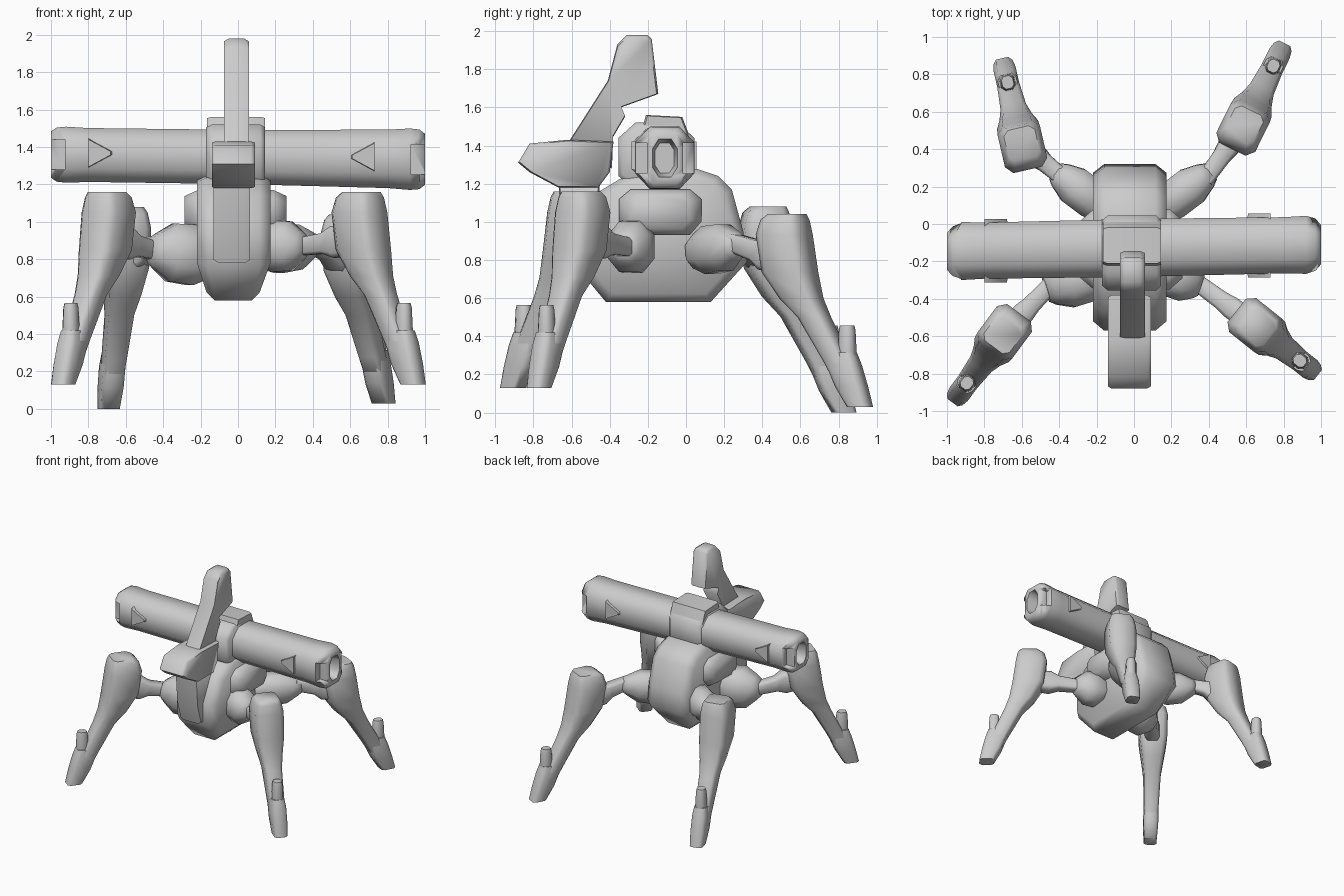
import bpy, bmesh, math
from mathutils import Vector

if "Cube" in bpy.data.objects:
    bpy.data.objects.remove(bpy.data.objects["Cube"])

X, Y, Z = Vector((1, 0, 0)), Vector((0, 1, 0)), Vector((0, 0, 1))


def skin(name, rings):
    """Close a series of equal-length point rings into a solid."""
    bm = bmesh.new()
    vr = [[bm.verts.new(p) for p in r] for r in rings]
    n = len(vr[0])
    for a, b in zip(vr, vr[1:]):
        for i in range(n):
            j = (i + 1) % n
            bm.faces.new((a[i], a[j], b[j], b[i]))
    bm.faces.new(vr[0])
    bm.faces.new(vr[-1])
    bmesh.ops.recalc_face_normals(bm, faces=bm.faces)
    me = bpy.data.meshes.new(name)
    bm.to_mesh(me)
    bm.free()
    ob = bpy.data.objects.new(name, me)
    bpy.context.collection.objects.link(ob)
    bpy.ops.object.select_all(action='DESELECT')
    ob.select_set(True)
    bpy.context.view_layer.objects.active = ob
    bpy.ops.object.shade_smooth_by_angle(angle=math.radians(62))
    return ob


def octagon(c, u, v, hu, hv, k=0.5):
    """Rectangle with cut corners; k is the flat share of each side."""
    pts = [(1, -k), (1, k), (k, 1), (-k, 1), (-1, k), (-1, -k), (-k, -1), (k, -1)]
    return [Vector(c) + u * (a * hu) + v * (b * hv) for a, b in pts]


def plate(name, prof, x0, x1, c, s):
    """Side profile (y, z) extruded along x with chamfered flanks."""
    my = sum(p[0] for p in prof) / len(prof)
    mz = sum(p[1] for p in prof) / len(prof)
    rings = [[(x, my + (y - my) * f, mz + (z - mz) * f) for y, z in prof]
             for x, f in ((x0, s), (x0 + c, 1), (x1 - c, 1), (x1, s))]
    return skin(name, rings)


def strut(name, a, b, sections, k=0.5):
    """Octagonal rod from a to b; sections are (share, half width, half height)."""
    a, b = Vector(a), Vector(b)
    d = (b - a).normalized()
    v = d.cross(Z).normalized()
    u = v.cross(d)
    skin(name, [octagon(a.lerp(b, t), v, u, w, h, k) for t, w, h in sections])


# Body, narrowed towards the keel, with side pads
body = plate("body", [(-0.42, 0.58), (0.13, 0.58), (0.32, 0.79), (0.3, 0.95), (0.24, 1.17),
                      (0.17, 1.24), (0.02, 1.29), (-0.32, 1.24), (-0.47, 1.15),
                      (-0.57, 0.95), (-0.57, 0.76)], -0.22, 0.175, 0.06, 0.89)
for v in body.data.vertices:
    if v.co.z < 0.7:
        v.co.x = -0.028 + (v.co.x + 0.025) * 0.72
pad = [(-0.29, 0.93), (0.02, 0.93), (0.08, 1.0), (0.08, 1.12), (0.02, 1.17),
       (-0.29, 1.17), (-0.35, 1.12), (-0.35, 1.0)]
plate("side_pads", pad, -0.285, 0.26, 0.07, 0.72)

# Front mast: chin plate, head block and upright fin in one sweep
plate("chin_plate", [(-0.67, 1.22), (-0.65, 0.95), (-0.6, 0.78), (-0.48, 0.78), (-0.45, 1.22)],
      -0.13, 0.065, 0.03, 0.92)
plate("head_block", [(-0.67, 1.18), (-0.46, 1.18), (-0.40, 1.26), (-0.38, 1.42), (-0.62, 1.43),
                     (-0.82, 1.41), (-0.88, 1.31), (-0.82, 1.26)], -0.14, 0.09, 0.02, 0.95)
plate("fin", [(-0.64, 1.38), (-0.39, 1.28), (-0.385, 1.44), (-0.32, 1.55), (-0.34, 1.6),
              (-0.145, 1.67), (-0.18, 1.96), (-0.205, 1.98), (-0.31, 1.98), (-0.36, 1.93),
              (-0.41, 1.74)], -0.075, 0.058, 0.025, 0.95)


# Cross barrel, slightly tilted, with recessed ends
def axis(x):
    return Vector((x, -0.128 + 0.018 * x, 1.347 - 0.013 * x))


half = [(0, 0.155, 0.145), (0.8, 0.15, 0.15), (0.92, 0.155, 0.157),
        (0.97, 0.14, 0.152), (1.0, 0.115, 0.13), (1.0, 0.065, 0.095), (0.9, 0.05, 0.075)]
secs = [(-x, w, h) for x, w, h in reversed(half[1:])] + half
barrel = skin("barrel", [octagon(axis(x), Y, Z, w, h * (1 + 0.05 * x)) for x, w, h in secs])

# Slots on the barrel flanks and raised wedges
for e in (-1, 1):
    for s in (-1, 1):
        c = axis(0.98 * e) + Y * (0.15 * s)
        cut = skin("slot_cutter", [[c + X * dx + Y * (dy * 0.055) + Z * dz for dy, dz in
                                    ((-1, -0.08), (1, -0.08), (1, 0.08), (-1, 0.08))]
                                   for dx in (-0.055, 0.055)])
        cut.hide_render = True
        m = barrel.modifiers.new("slot", 'BOOLEAN')
        m.object, m.operation, m.solver = cut, 'DIFFERENCE', 'EXACT'
        bpy.context.view_layer.objects.active = barrel
        bpy.ops.object.modifier_apply(modifier=m.name)
        bpy.data.objects.remove(cut)
        base = axis((0.8 if e < 0 else 0.73) * e) + Y * (0.13 * s) + Z * 0.01
        tri = [(0, -0.08), (0, 0.08), (-0.13 * e, 0.01), (-0.13 * e, -0.01)]
        skin("barrel_wedge", [[base + X * a * f + Z * b * f + Y * (s * d) for a, b in tri]
                              for f, d in ((1, 0), (0.92, 0.04))])

# Clamp holding the barrel to the body
skin("clamp", [octagon((x, -0.155, 1.34), Y, Z, w, h, 0.55) for x, w, h in
               ((-0.17, 0.175, 0.165), (-0.14, 0.2, 0.18), (0.12, 0.2, 0.18), (0.145, 0.175, 0.165))])
plate("clamp_top", [(-0.24, 1.45), (0.03, 1.42), (-0.02, 1.55), (-0.21, 1.56)],
      -0.165, 0.145, 0.02, 0.92)

# Legs: label, hip, socket end, knee, foot, top height, foot height, socket size
legs = [
    ("front_right", (0.12, -0.25, 0.87), (0.36, -0.33, 0.87), (0.66, -0.55), (0.93, -0.765), 1.16, 0.13, 0.115),
    ("front_left", (-0.14, -0.25, 0.81), (-0.47, -0.35, 0.85), (-0.70, -0.59), (-0.93, -0.90), 1.16, 0.13, 0.135),
    ("back_right", (0.12, 0.06, 0.84), (0.41, 0.28, 0.88), (0.59, 0.53), (0.775, 0.905), 1.04, 0.03, 0.105),
    ("back_left", (-0.14, 0.07, 0.84), (-0.42, 0.28, 0.88), (-0.60, 0.43), (-0.69, 0.82), 1.08, 0.0, 0.105),
]
for label, hip, end, knee, foot, zt, zf, r in legs:
    k, f = Vector((*knee, 0)), Vector((*foot, 0))
    u = (f - k).normalized()
    v = Z.cross(u)
    zs = (zt - zf) / 1.03

    def at(t, h, off=0):
        return k.lerp(f, t) + u * off + Z * (zf + h * zs)

    # Ball-like hip socket, then the rod out to the knee
    strut(label + "_socket", hip, end, [(0, r * 0.75, r * 0.8), (0.3, r, r * 1.2), (0.65, r, r * 1.15),
                                        (0.9, r * 0.7, r * 0.7), (1, r * 0.5, r * 0.5)], 0.45)
    strut(label + "_rod", end, at(0, 0.78), [(-0.2, 0.045, 0.045), (0.35, 0.05, 0.055),
                                             (0.55, 0.06, 0.085), (1, 0.055, 0.08)], 0.7)
    # Knee housing tapering into the shin: share, height, half depth, half width
    shin = [(0, 1.03, 0.085, 0.085), (-0.03, 1.0, 0.11, 0.1), (-0.04, 0.92, 0.128, 0.116),
            (0.04, 0.72, 0.128, 0.112), (0.2, 0.58, 0.10, 0.088), (0.38, 0.48, 0.075, 0.07),
            (0.7, 0.25, 0.065, 0.06), (0.82, 0.14, 0.055, 0.05)]
    skin(label + "_shin", [octagon(at(t, h), u, v, a, b, 0.68) for t, h, a, b in shin])
    # Foot blade with upright spur
    toe = [(0.74, 0.29, 0.075, 0.05), (0.78, 0.22, 0.085, 0.06), (0.88, 0.11, 0.078, 0.06),
           (1, 0.0, 0.06, 0.052)]
    skin(label + "_foot", [octagon(at(t, h, 0.008), u, v, a, b, 0.65) for t, h, a, b in toe])
    skin(label + "_spur", [octagon(at(0.84, h), u, v, a, a * 0.9, 0.5) for h, a in
                           ((0.2, 0.045), (0.3, 0.045), (0.41, 0.04), (0.435, 0.034))])
